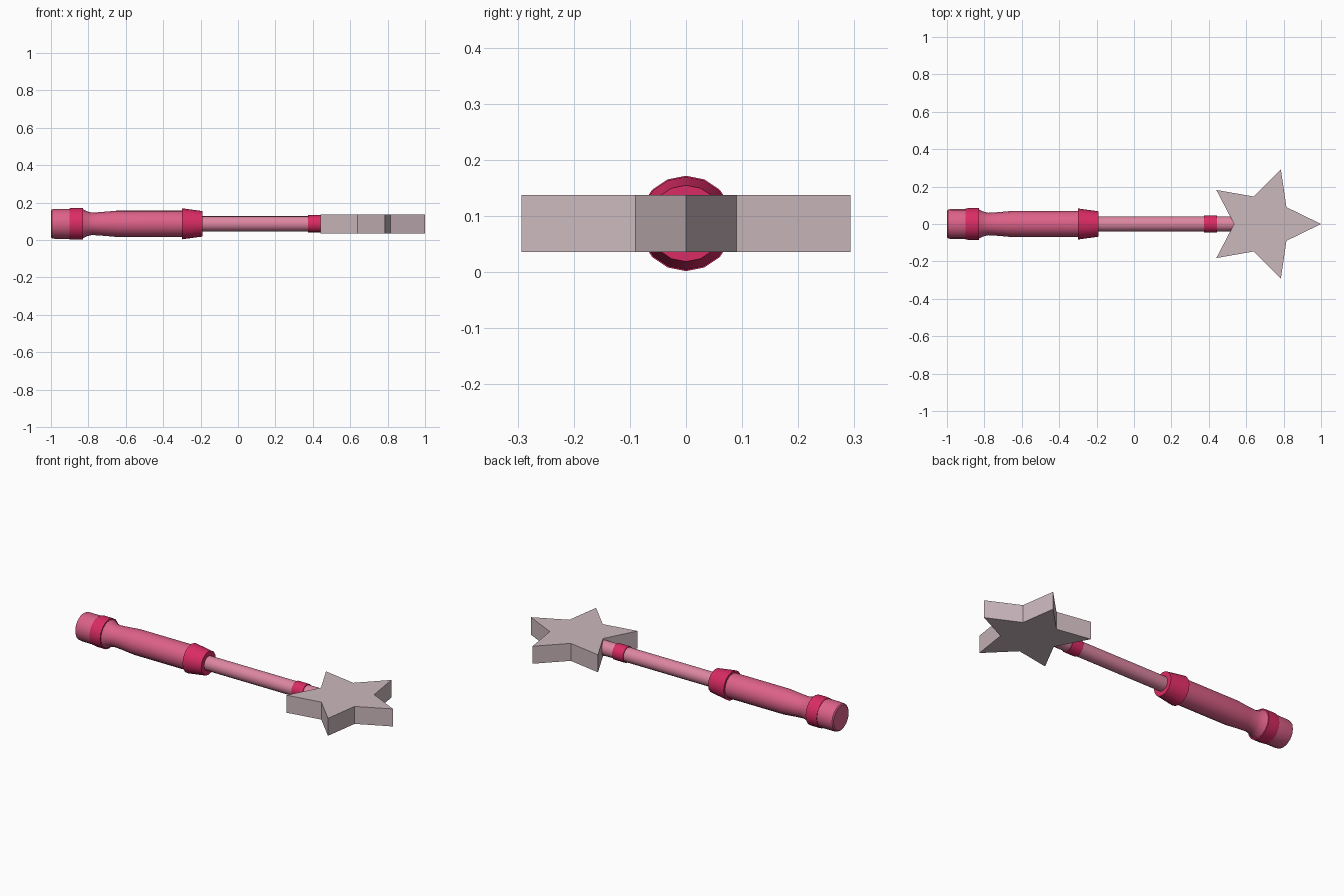
import bpy, bmesh, math
from mathutils import Matrix

cube = bpy.data.objects.get("Cube")
if cube:
    bpy.data.objects.remove(cube, do_unlink=True)

AXIS_Z = 0.087
SIDES = 16


def material(name, r, g, b):
    m = bpy.data.materials.new(name)
    m.use_nodes = True
    m.diffuse_color = (r, g, b, 1)
    m.node_tree.nodes["Principled BSDF"].inputs["Base Color"].default_value = (r, g, b, 1)
    return m


pink = material("grip pink", 0.72, 0.12, 0.25)
crimson = material("ring crimson", 0.70, 0.025, 0.13)
rose = material("shaft rose", 0.72, 0.24, 0.36)
pale = material("star pale pink", 0.60, 0.48, 0.51)


def finish(name, bm, mat, smooth):
    bmesh.ops.recalc_face_normals(bm, faces=bm.faces)
    mesh = bpy.data.meshes.new(name)
    bm.to_mesh(mesh)
    bm.free()
    mesh.materials.append(mat)
    ob = bpy.data.objects.new(name, mesh)
    bpy.context.collection.objects.link(ob)
    if smooth:
        bpy.ops.object.select_all(action="DESELECT")
        ob.select_set(True)
        bpy.context.view_layer.objects.active = ob
        bpy.ops.object.shade_smooth_by_angle(angle=math.radians(30))
    return ob


def turned(name, profile, mat):
    """Lathe a list of (x, radius) pairs round the long axis, with flat end caps."""
    bm = bmesh.new()
    rings = []
    for x, r in profile:
        angles = [2 * math.pi * i / SIDES for i in range(SIDES)]
        rings.append([bm.verts.new((x, r * math.sin(a), AXIS_Z + r * math.cos(a))) for a in angles])
    for a, b in zip(rings, rings[1:]):
        for i in range(SIDES):
            j = (i + 1) % SIDES
            bm.faces.new((a[i], a[j], b[j], b[i]))
    bm.faces.new(rings[0])
    bm.faces.new(rings[-1])
    return finish(name, bm, mat, True)


# Handle
turned("pommel", [(-1, 0.07), (-0.995, 0.077), (-0.98, 0.08), (-0.9, 0.08)], pink)
turned("pommel_ring", [(-0.9, 0.083), (-0.885, 0.085), (-0.83, 0.085)], crimson)
turned("grip", [(-0.83, 0.078), (-0.805, 0.066), (-0.78, 0.06), (-0.73, 0.063),
                (-0.65, 0.07), (-0.29, 0.07)], pink)
turned("guard_ring", [(-0.3, 0.083), (-0.19, 0.068)], crimson)

# Shaft
turned("shaft", [(-0.2, 0.041), (0.56, 0.041)], rose)
turned("shaft_ring", [(0.375, 0.046), (0.445, 0.046)], crimson)

# Star head: half outline mirrored across the long axis, then extruded upward
half = [(0.815, 0.09), (0.785, 0.293), (0.64, 0.147), (0.44, 0.182)]
outline = [(1, 0)] + half + [(0.535, 0)] + [(x, -y) for x, y in reversed(half)]
bm = bmesh.new()
base = bm.faces.new([bm.verts.new((x, y, 0.036)) for x, y in outline])
top = bmesh.ops.extrude_face_region(bm, geom=[base])["geom"]
bmesh.ops.translate(bm, vec=(0, 0, 0.102), verts=[v for v in top if isinstance(v, bmesh.types.BMVert)])
finish("star", bm, pale, False)
